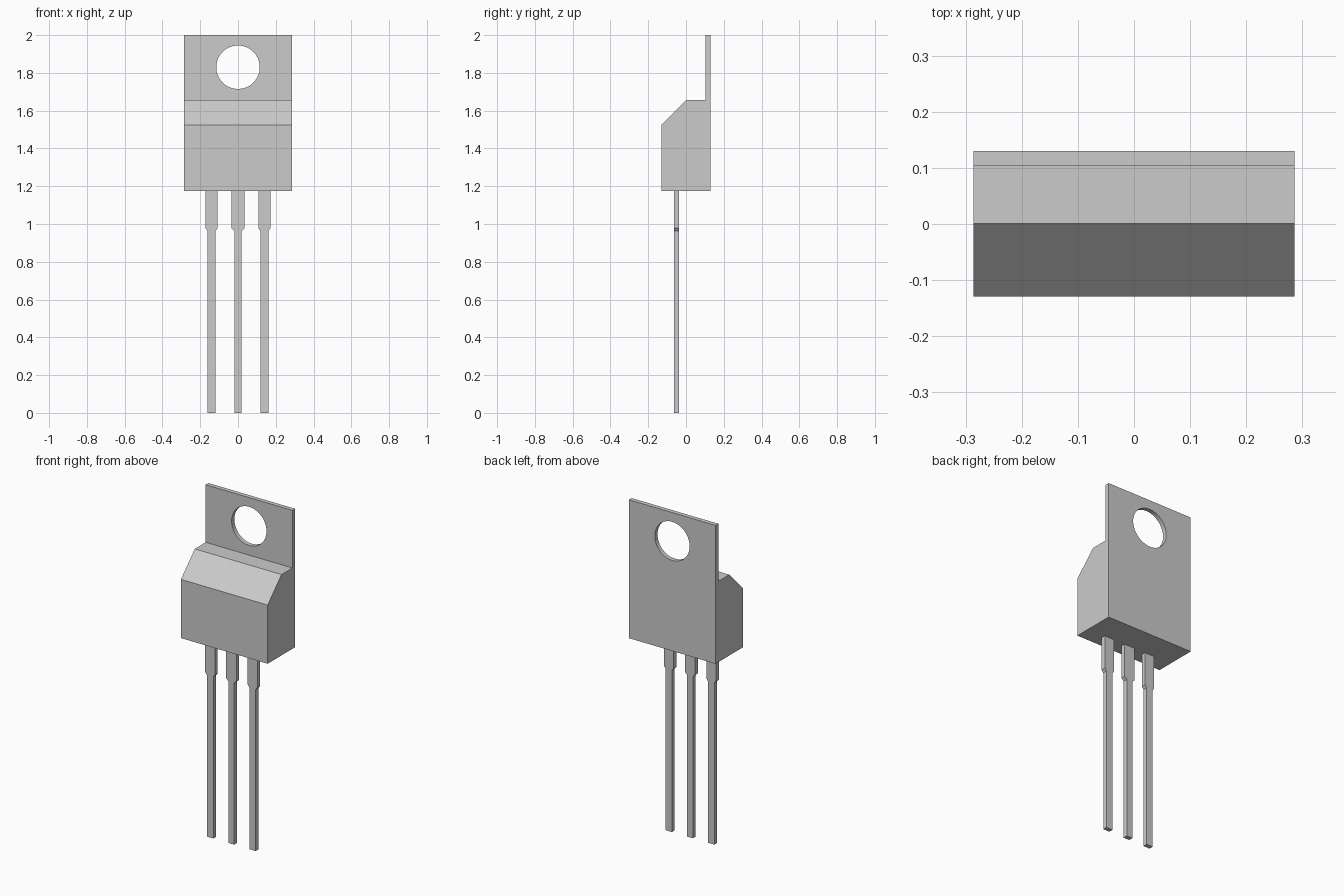
import bpy
import bmesh
from math import radians
from mathutils import Vector

cube = bpy.data.objects.get("Cube")
if cube:
    bpy.data.objects.remove(cube, do_unlink=True)

grey = bpy.data.materials.new("plain grey")
grey.use_nodes = True
colour = (0.6, 0.6, 0.6, 1)
grey.diffuse_color = colour
grey.node_tree.nodes["Principled BSDF"].inputs["Base Color"].default_value = colour


def extrude_profile(name, points, direction):
    """Solid made by sweeping a closed outline along a direction."""
    bm = bmesh.new()
    face = bm.faces.new([bm.verts.new(p) for p in points])
    swept = bmesh.ops.extrude_face_region(bm, geom=[face])
    verts = [v for v in swept["geom"] if isinstance(v, bmesh.types.BMVert)]
    bmesh.ops.translate(bm, verts=verts, vec=Vector(direction))
    bmesh.ops.recalc_face_normals(bm, faces=bm.faces)
    mesh = bpy.data.meshes.new(name)
    bm.to_mesh(mesh)
    bm.free()
    mesh.materials.append(grey)
    obj = bpy.data.objects.new(name, mesh)
    bpy.context.collection.objects.link(obj)
    return obj


# Body and mounting tab: one side profile (y, z) swept across the width
HALF_WIDTH = 0.286
BASE = 1.175
side = [(-0.129, BASE), (0.13, BASE), (0.13, 2.0), (0.104, 2.0),
        (0.104, 1.657), (0.001, 1.657), (-0.129, 1.525)]
body = extrude_profile("body_and_tab", [(-HALF_WIDTH, y, z) for y, z in side],
                       (2 * HALF_WIDTH, 0, 0))

# Round mounting hole through the tab
bpy.ops.mesh.primitive_cylinder_add(vertices=64, radius=0.115, depth=0.2,
                                    location=(0, 0.117, 1.83),
                                    rotation=(radians(90), 0, 0))
cutter = bpy.context.object
cutter.name = "hole_cutter"
cutter.data.materials.append(grey)
cutter.hide_render = True
hole = body.modifiers.new("mounting hole", "BOOLEAN")
hole.operation = "DIFFERENCE"
hole.solver = "EXACT"
hole.object = cutter
bpy.context.view_layer.objects.active = body
bpy.ops.object.modifier_apply(modifier=hole.name)
bpy.data.objects.remove(cutter, do_unlink=True)

# Smooth the hole wall, keep the flat sides crisp
bpy.ops.object.select_all(action="DESELECT")
body.select_set(True)
bpy.ops.object.shade_smooth_by_angle(angle=radians(30))


# Three flat leads, each with a wide shoulder tapering to a thin leg
def add_lead(name, x, shoulder, leg):
    right = [(leg, 0), (leg, 0.963), (shoulder, 0.978), (shoulder, BASE)]
    outline = right + [(-w, z) for w, z in reversed(right)]
    extrude_profile(name, [(x + w, -0.063, z) for w, z in outline], (0, 0.026, 0))


add_lead("right_lead", -0.14, 0.032, 0.021)
add_lead("middle_lead", 0, 0.034, 0.019)
add_lead("left_lead", 0.14, 0.032, 0.021)
